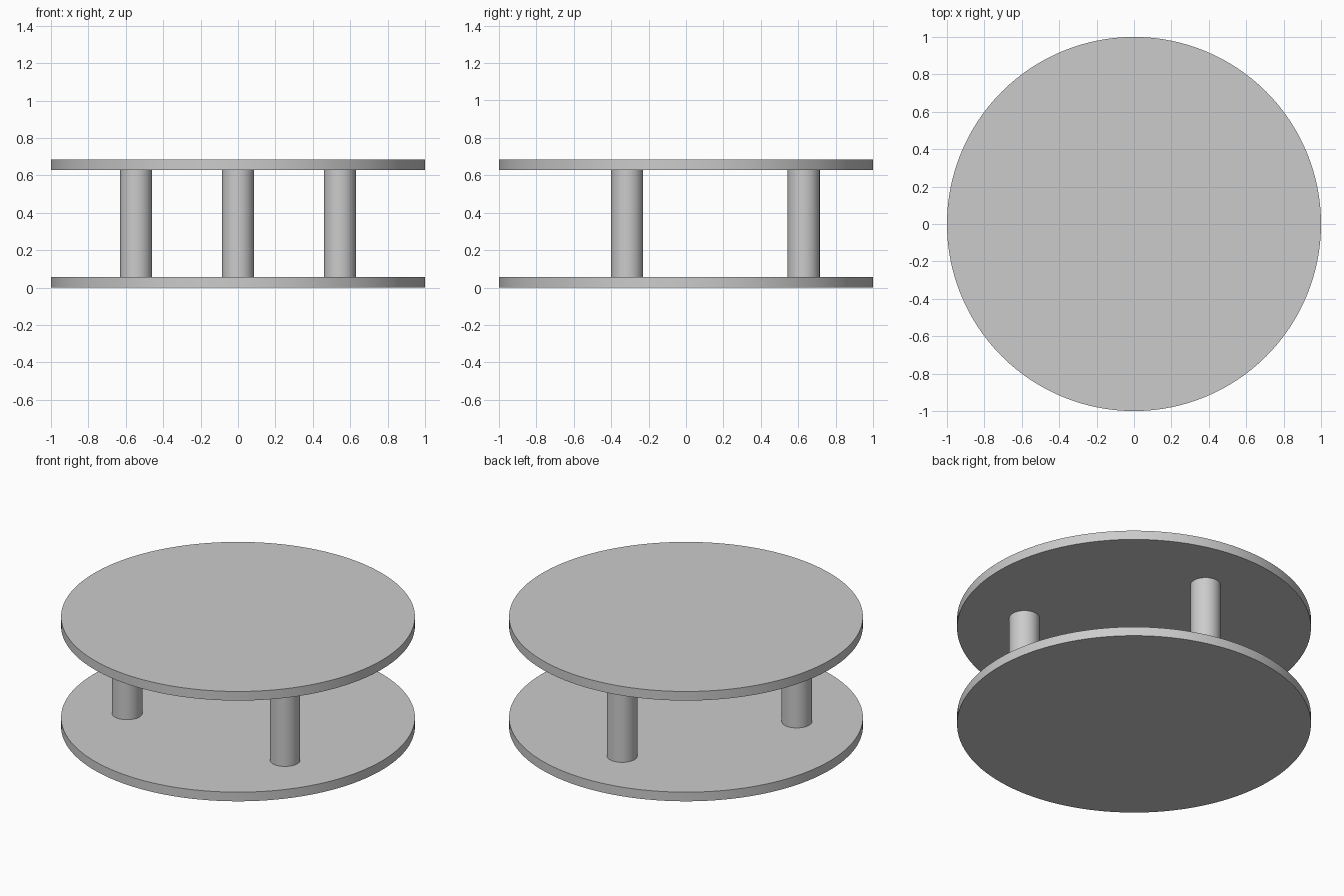
import bpy
import math

cube = bpy.data.objects.get("Cube")
if cube:
    bpy.data.objects.remove(cube, do_unlink=True)

PLATE = 0.057        # plate thickness
POST_HEIGHT = 0.571
POST_RADIUS = 0.086
RING = 0.629         # distance of the posts from the centre

grey = bpy.data.materials.new("plain grey")
grey.use_nodes = True
colour = (0.6, 0.6, 0.6, 1)
grey.diffuse_color = colour
grey.node_tree.nodes["Principled BSDF"].inputs["Base Color"].default_value = colour


def cylinder(name, radius, height, x, y, base, sides):
    """Upright smooth cylinder standing on the given base height."""
    bpy.ops.mesh.primitive_cylinder_add(
        vertices=sides, radius=radius, depth=height,
        location=(x, y, base + height / 2))
    obj = bpy.context.object
    obj.name = name
    obj.data.materials.append(grey)
    bpy.ops.object.shade_smooth_by_angle(angle=math.radians(30))


# Round plates
cylinder("bottom_plate", 1, PLATE, 0, 0, 0, 128)
cylinder("top_plate", 1, PLATE, 0, 0, PLATE + POST_HEIGHT, 128)

# Three posts, evenly spaced, one at the back
for name, degrees in (("back_post", 90), ("right_post", 210), ("left_post", 330)):
    a = math.radians(degrees)
    cylinder(name, POST_RADIUS, POST_HEIGHT,
             RING * math.cos(a), RING * math.sin(a), PLATE, 48)
